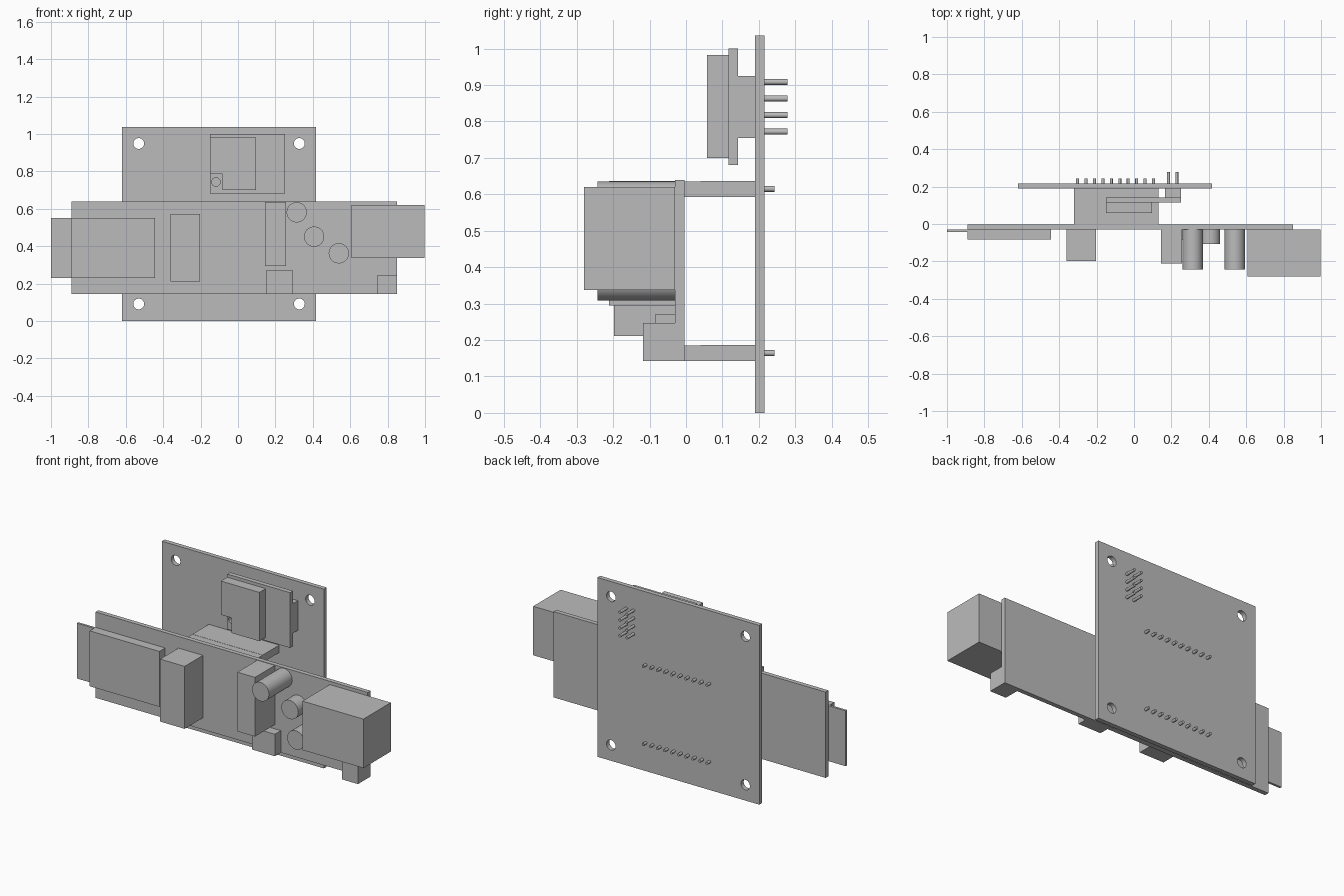
import bpy
import bmesh
import math
from mathutils import Matrix, Vector

default = bpy.data.objects.get("Cube")
if default:
    bpy.data.objects.remove(default, do_unlink=True)

grey = bpy.data.materials.new("plain_grey")
grey.use_nodes = True
grey.diffuse_color = (0.5, 0.5, 0.5, 1)
grey.node_tree.nodes["Principled BSDF"].inputs["Base Color"].default_value = (0.5, 0.5, 0.5, 1)


def finish(name, bm):
    mesh = bpy.data.meshes.new(name)
    bmesh.ops.recalc_face_normals(bm, faces=bm.faces)
    bm.to_mesh(mesh)
    bm.free()
    mesh.materials.append(grey)
    obj = bpy.data.objects.new(name, mesh)
    bpy.context.collection.objects.link(obj)
    return obj


def select_only(obj):
    bpy.ops.object.select_all(action='DESELECT')
    obj.select_set(True)
    bpy.context.view_layer.objects.active = obj


def box(name, x, y, z):
    """Block spanning the given (low, high) ranges."""
    bm = bmesh.new()
    size = [b - a for a, b in (x, y, z)]
    centre = [(a + b) / 2 for a, b in (x, y, z)]
    bmesh.ops.create_cube(bm, size=1, matrix=Matrix.Translation(centre) @ Matrix.Diagonal((*size, 1)))
    return finish(name, bm)


def prism(name, outline, y):
    """Outline in x and z, extruded along y."""
    bm = bmesh.new()
    face = bm.faces.new([bm.verts.new((px, y[0], pz)) for px, pz in outline])
    extruded = bmesh.ops.extrude_face_region(bm, geom=[face])["geom"]
    verts = [v for v in extruded if isinstance(v, bmesh.types.BMVert)]
    bmesh.ops.translate(bm, verts=verts, vec=Vector((0, y[1] - y[0], 0)))
    return finish(name, bm)


def rods(name, centres, radius, y, sides=32):
    """Round rods along y, one at each (x, z) centre."""
    bm = bmesh.new()
    turn = Matrix.Rotation(math.pi / 2, 4, 'X')
    for px, pz in centres:
        bmesh.ops.create_cone(bm, cap_ends=True, segments=sides, radius1=radius, radius2=radius,
                              depth=y[1] - y[0],
                              matrix=Matrix.Translation((px, sum(y) / 2, pz)) @ turn)
    obj = finish(name, bm)
    select_only(obj)
    bpy.ops.object.shade_smooth_by_angle(angle=math.radians(40))
    return obj


def drill(obj, centres, radius, y):
    cutter = rods("hole_cutter", centres, radius, y)
    cutter.hide_render = True
    mod = obj.modifiers.new("holes", 'BOOLEAN')
    mod.operation = 'DIFFERENCE'
    mod.solver = 'EXACT'
    mod.object = cutter
    select_only(obj)
    bpy.ops.object.modifier_apply(modifier=mod.name)
    bpy.data.objects.remove(cutter, do_unlink=True)
    bpy.ops.object.shade_smooth_by_angle(angle=math.radians(40))


# Rear carrier board with four mounting holes
carrier = box("carrier_board", (-0.62, 0.416), (0.19, 0.216), (0, 1.036))
drill(carrier, [(px, pz) for px in (-0.531, 0.328) for pz in (0.091, 0.949)], 0.029, (0.1, 0.3))

# Front main board
FRONT = -0.03
box("main_board", (-0.89, 0.85), (FRONT, -0.004), (0.143, 0.639))

# Header strips joining the boards, with their pins
for level, low, mid in (("upper", 0.593, 0.615), ("lower", 0.143, 0.164)):
    box(level + "_header_base", (-0.32, 0.13), (-0.004, 0.04), (low, low + 0.042))
    box(level + "_header_socket", (-0.32, 0.13), (0.04, 0.19), (low, low + 0.043))
    rods(level + "_header_pins", [(-0.302 + 0.0452 * i, mid) for i in range(10)], 0.008,
         (0.2, 0.243), 16)

# Plug-in radio module on the carrier board
box("module_socket", (0.165, 0.25), (0.143, 0.19), (0.754, 0.925))
module = box("module_board", (-0.15, 0.252), (0.116, 0.143), (0.681, 1.0))
drill(module, [(-0.118, 0.743)], 0.023, (0.05, 0.17))
prism("module_shield", [(-0.15, 0.787), (-0.083, 0.787), (-0.083, 0.7), (0.096, 0.7),
                        (0.096, 0.982), (-0.15, 0.982)], (0.058, 0.116))
rods("module_pins", [(px, 0.772 + 0.0455 * i) for px in (0.184, 0.229) for i in range(4)], 0.008,
     (0.2, 0.279), 16)

# Card slot and card on the main board
box("card_slot", (-0.89, -0.445), (-0.083, FRONT), (0.23, 0.55))
box("card", (-1.0, -0.88), (-0.043, FRONT), (0.23, 0.55))

# Square components on the main board
box("tall_connector", (-0.36, -0.203), (-0.197, FRONT), (0.211, 0.572))
box("side_connector", (0.144, 0.257), (-0.212, FRONT), (0.295, 0.637))
box("small_connector", (0.15, 0.295), (-0.085, FRONT), (0.143, 0.27))
box("corner_connector", (0.747, 0.85), (-0.118, FRONT), (0.143, 0.247))
box("network_jack", (0.608, 0.998), (-0.28, FRONT), (0.337, 0.62))

# Round capacitors
for name, px, pz, tip in (("upper_capacitor", 0.314, 0.581, -0.243),
                          ("middle_capacitor", 0.407, 0.451, -0.108),
                          ("lower_capacitor", 0.539, 0.362, -0.243)):
    rods(name, [(px, pz)], 0.054, (tip, FRONT), 48)
